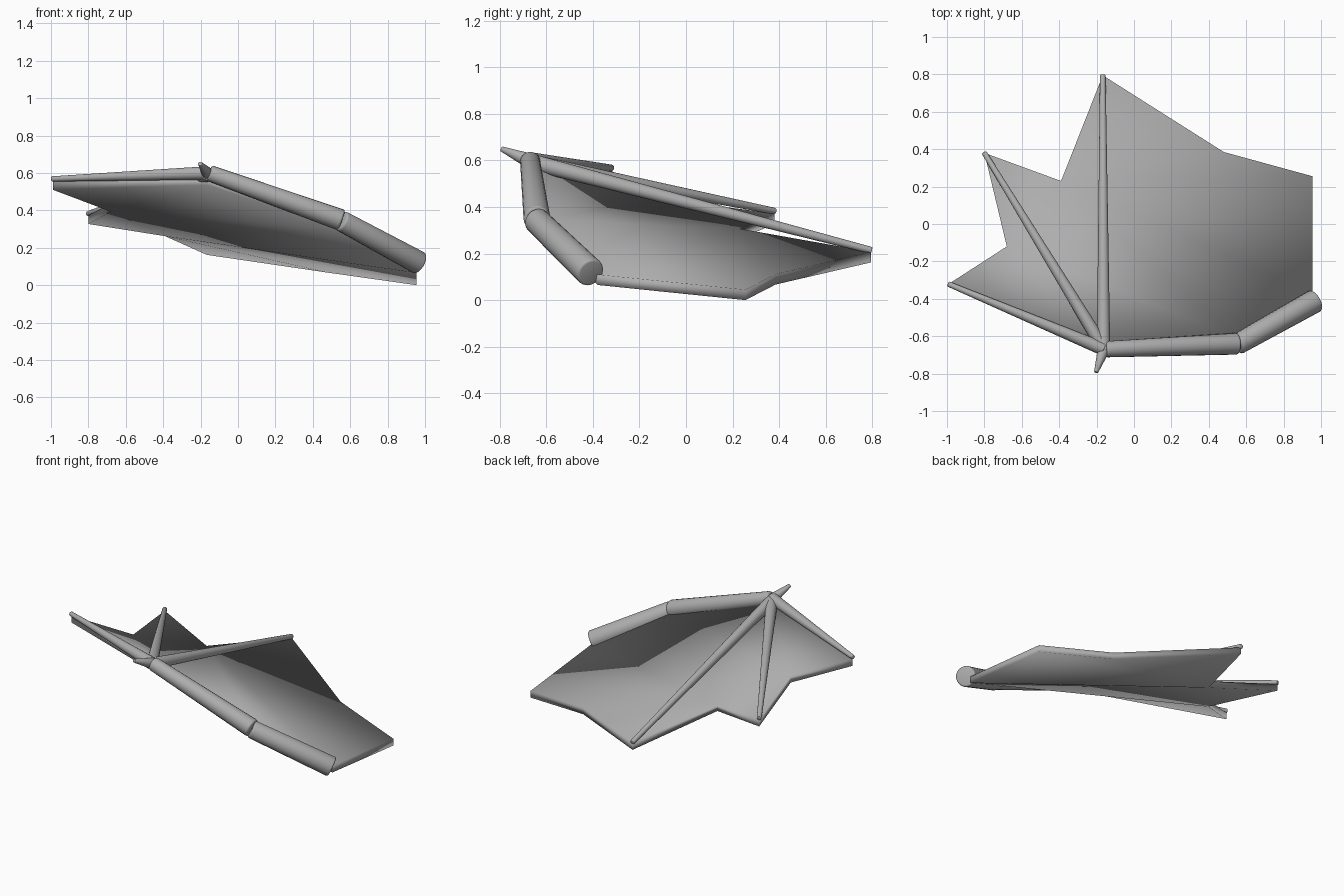
import bpy, bmesh, math
from mathutils import Vector

if "Cube" in bpy.data.objects:
    bpy.data.objects.remove(bpy.data.objects["Cube"], do_unlink=True)

GREY = (0.42, 0.42, 0.42, 1)
grey = bpy.data.materials.new("plain grey")
grey.use_nodes = True
grey.diffuse_color = GREY
grey.node_tree.nodes["Principled BSDF"].inputs["Base Color"].default_value = GREY


def finish(name, bm, sharp_angle):
    """Turn a bmesh into a smooth shaded object."""
    bmesh.ops.recalc_face_normals(bm, faces=bm.faces[:])
    mesh = bpy.data.meshes.new(name)
    bm.to_mesh(mesh)
    bm.free()
    mesh.materials.append(grey)
    obj = bpy.data.objects.new(name, mesh)
    bpy.context.collection.objects.link(obj)
    bpy.ops.object.select_all(action='DESELECT')
    obj.select_set(True)
    bpy.context.view_layer.objects.active = obj
    bpy.ops.object.shade_smooth_by_angle(angle=math.radians(sharp_angle))
    return obj


def rod(name, start, end, r1, r2, soften=0.3):
    """Tapered bone with softened end caps."""
    start, end = Vector(start), Vector(end)
    axis = end - start
    bm = bmesh.new()
    bmesh.ops.create_cone(bm, cap_ends=True, segments=20, radius1=r1,
                          radius2=r2, depth=axis.length)
    rims = [e for e in bm.edges if abs(e.verts[0].co.z - e.verts[1].co.z) < 1e-5]
    bmesh.ops.bevel(bm, geom=rims, offset=min(r1, r2) * soften, segments=3,
                    profile=0.5, affect='EDGES')
    obj = finish(name, bm, 50)
    obj.rotation_mode = 'QUATERNION'
    obj.rotation_quaternion = axis.to_track_quat('Z', 'Y')
    obj.location = (start + end) / 2


# Arm bones
rod("outer_arm", (-0.155, -0.67, 0.6), (0.555, -0.64, 0.347), 0.043, 0.058)
rod("inner_arm", (0.55, -0.645, 0.345), (0.972, -0.409, 0.117), 0.056, 0.063, 0.2)

# Finger bones and thumb claw, fanning out from the wrist
rod("front_finger", (-0.16, -0.67, 0.6), (-0.995, -0.32, 0.568), 0.036, 0.014)
rod("middle_finger", (-0.165, -0.66, 0.59), (-0.802, 0.383, 0.382), 0.036, 0.014)
rod("rear_finger", (-0.163, -0.68, 0.597), (-0.167, 0.798, 0.213), 0.036, 0.015)
rod("thumb_claw", (-0.16, -0.665, 0.595), (-0.203, -0.793, 0.65), 0.034, 0.011)

# Membrane: a scalloped outline, stretched between its corners
THICK = 0.045
outline = {
    "wrist": (-0.165, -0.65, 0.58),
    "front_tip": (-0.99, -0.32, 0.555),
    "front_notch": (-0.68, -0.12, 0.438),
    "middle_tip": (-0.80, 0.38, 0.372),
    "rear_notch": (-0.39, 0.23, 0.307),
    "rear_tip": (-0.167, 0.795, 0.207),
    "trailing_bend": (0.48, 0.385, 0.112),
    "root_back": (0.955, 0.255, 0.045),
    "root_front": (0.955, -0.38, 0.11),
    "elbow": (0.55, -0.61, 0.345),
}
panels = [
    ("wrist", "front_tip", "front_notch"),
    ("wrist", "front_notch", "elbow"),
    ("front_notch", "middle_tip", "rear_notch"),
    ("front_notch", "rear_notch", "elbow"),
    ("rear_notch", "root_front", "elbow"),
    ("rear_notch", "root_back", "root_front"),
    ("rear_notch", "trailing_bend", "root_back"),
    ("rear_notch", "rear_tip", "trailing_bend"),
]
bm = bmesh.new()
upper = {k: bm.verts.new(p) for k, p in outline.items()}
lower = {k: bm.verts.new(Vector(p) - Vector((0, 0, THICK))) for k, p in outline.items()}
for names in panels:
    bm.faces.new([upper[n] for n in names])
    bm.faces.new([lower[n] for n in reversed(names)])

# Rim joining the upper and lower skins
corners = list(outline)
for a, b in zip(corners, corners[1:] + corners[:1]):
    bm.faces.new((upper[b], upper[a], lower[a], lower[b]))
finish("wing_membrane", bm, 180)
